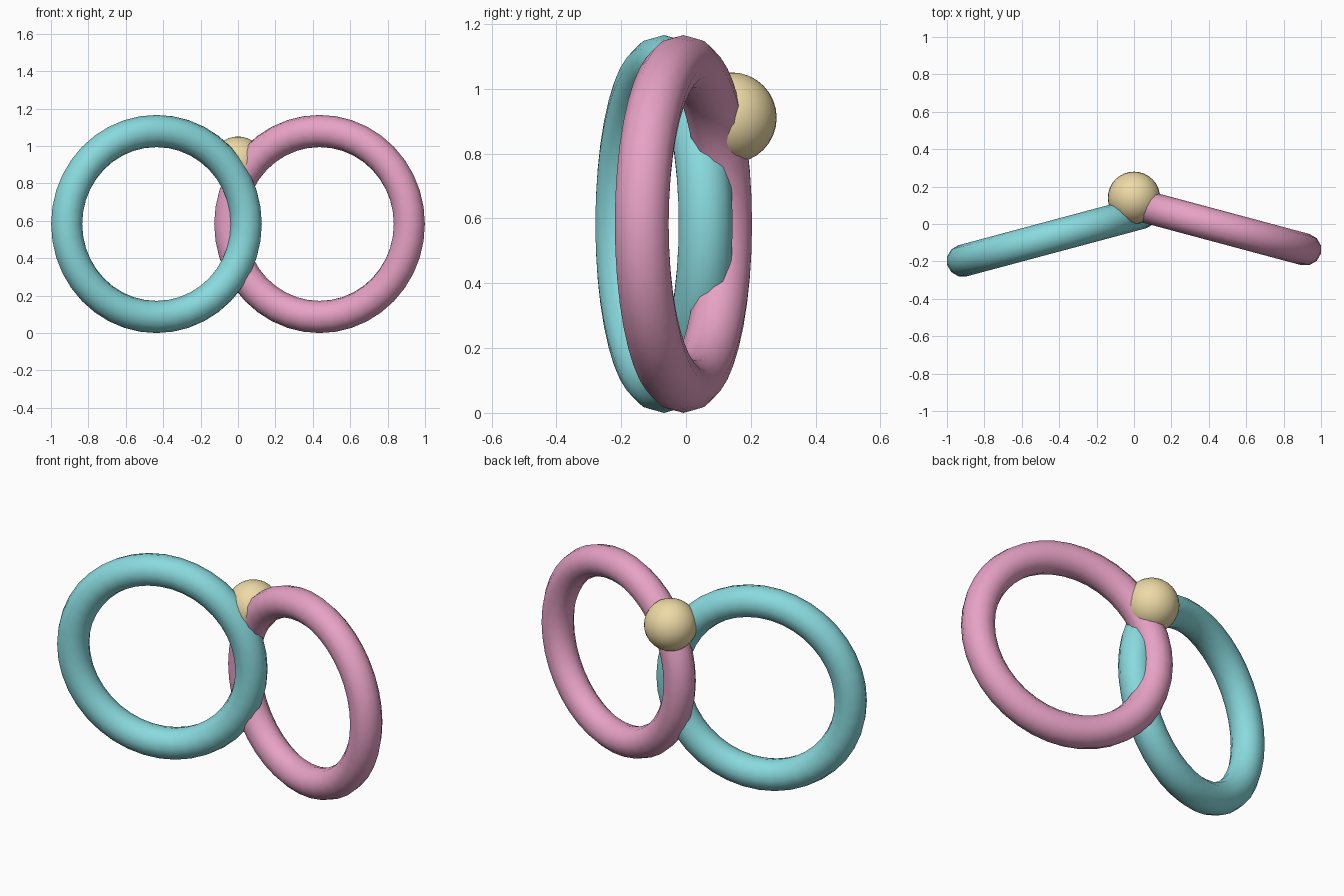
import bpy
from math import radians

if "Cube" in bpy.data.objects:
    bpy.data.objects.remove(bpy.data.objects["Cube"])


def finish(name, color):
    ob = bpy.context.object
    ob.name = name
    mat = bpy.data.materials.new(name + "_colour")
    mat.diffuse_color = (*color, 1)
    mat.use_nodes = True
    mat.node_tree.nodes["Principled BSDF"].inputs["Base Color"].default_value = mat.diffuse_color
    ob.data.materials.append(mat)
    bpy.ops.object.shade_smooth()
    return ob


def ring(name, x, y, turn, color):
    # Upright ring, then swung about the vertical axis
    bpy.ops.mesh.primitive_torus_add(
        major_radius=0.497, minor_radius=0.086,
        major_segments=40, minor_segments=12,
        location=(x, y, 0.583),
        rotation=(radians(90), 0, radians(turn)))
    return finish(name, color)


# Two interlocking rings
ring("left_ring", -0.436, -0.068, 15, (0.25, 0.70, 0.73))
ring("right_ring", 0.436, -0.008, -15, (0.80, 0.36, 0.56))

# Bead where the rings meet
bpy.ops.mesh.primitive_uv_sphere_add(
    segments=32, ring_count=16, radius=0.14, location=(0, 0.14, 0.911))
finish("bead", (0.85, 0.70, 0.38))
